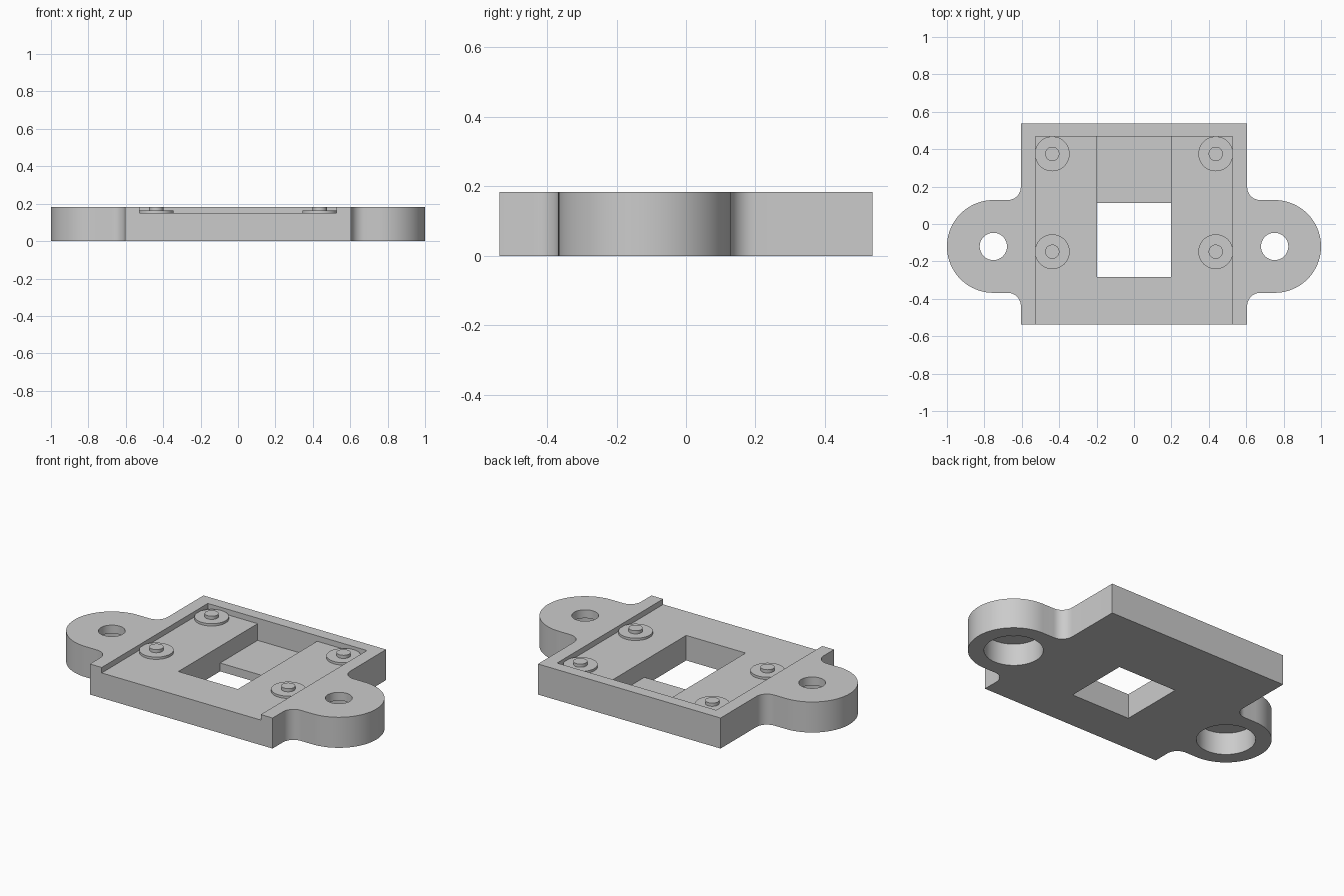
import bpy
import bmesh
from math import cos, sin, radians

if "Cube" in bpy.data.objects:
    bpy.data.objects.remove(bpy.data.objects["Cube"], do_unlink=True)

HEIGHT = 0.183
FLOOR = 0.15            # recess floor
WEB = 0.05              # thin remaining material
HALF_W, HALF_D = 0.605, 0.537
EAR_X, EAR_Y, EAR_R = 0.752, -0.12, 0.248
FILLET = 0.07

grey = bpy.data.materials.new("plain grey")
grey.use_nodes = True
colour = (0.6, 0.6, 0.6, 1)
grey.diffuse_color = colour
grey.node_tree.nodes["Principled BSDF"].inputs["Base Color"].default_value = colour


def arc(cx, cy, r, start, end, steps):
    angles = [radians(start + (end - start) * i / steps) for i in range(steps + 1)]
    return [(cx + r * cos(a), cy + r * sin(a)) for a in angles]


def prism(name, points, z0, z1):
    """Extrude a counter-clockwise outline from z0 to z1."""
    bm = bmesh.new()
    base = bm.faces.new([bm.verts.new((x, y, z0)) for x, y in points])
    top = bmesh.ops.extrude_face_region(bm, geom=[base])["geom"]
    verts = [v for v in top if isinstance(v, bmesh.types.BMVert)]
    bmesh.ops.translate(bm, vec=(0, 0, z1 - z0), verts=verts)
    bmesh.ops.recalc_face_normals(bm, faces=bm.faces)
    mesh = bpy.data.meshes.new(name)
    bm.to_mesh(mesh)
    bm.free()
    mesh.materials.append(grey)
    obj = bpy.data.objects.new(name, mesh)
    bpy.context.collection.objects.link(obj)
    return obj


def box(name, x0, x1, y0, y1, z0, z1):
    return prism(name, [(x0, y0), (x1, y0), (x1, y1), (x0, y1)], z0, z1)


def disc(name, x, y, r, z0, z1):
    return prism(name, arc(x, y, r, 0, 360, 48)[:-1], z0, z1)


def activate(obj):
    bpy.ops.object.select_all(action="DESELECT")
    obj.select_set(True)
    bpy.context.view_layer.objects.active = obj


def cut(target, cutter):
    mod = target.modifiers.new("cut", "BOOLEAN")
    mod.operation = "DIFFERENCE"
    mod.solver = "EXACT"
    mod.object = cutter
    activate(target)
    bpy.ops.object.modifier_apply(modifier=mod.name)
    bpy.data.objects.remove(cutter, do_unlink=True)


def smooth(obj):
    activate(obj)
    bpy.ops.object.shade_smooth_by_angle(angle=radians(30))


# Base plate outline: one side with its filleted ear, then mirrored
side = [(HALF_W, -HALF_D)]
side += arc(HALF_W + FILLET, EAR_Y - EAR_R - FILLET, FILLET, 180, 90, 10)
side += arc(EAR_X, EAR_Y, EAR_R, -90, 90, 40)
side += arc(HALF_W + FILLET, EAR_Y + EAR_R + FILLET, FILLET, 270, 180, 10)
side += [(HALF_W, HALF_D)]
outline = side + [(-x, y) for x, y in reversed(side)]
plate = prism("base_plate", outline, 0, HEIGHT)

# Recess open at the front, deep rear pocket and through window
cut(plate, box("recess_cutter", -0.527, 0.527, -0.7, 0.467, FLOOR, 0.3))
cut(plate, box("pocket_cutter", -0.197, 0.197, 0, 0.467, WEB, 0.3))
cut(plate, box("window_cutter", -0.197, 0.197, -0.283, 0.112, -0.1, 0.3))

# Ear holes with wide counterbores underneath
for s in (-1, 1):
    cut(plate, disc("bore_cutter", s * EAR_X, EAR_Y, 0.161, -0.1, HEIGHT - WEB))
    cut(plate, disc("hole_cutter", s * EAR_X, EAR_Y, 0.073, -0.1, 0.3))
smooth(plate)

# Four mounting bosses with locating pins
for sx, x_name in ((-1, "right"), (1, "left")):
    for y, y_name in ((-0.148, "front"), (0.375, "rear")):
        x = sx * 0.437
        smooth(disc(f"boss_{y_name}_{x_name}", x, y, 0.093, FLOOR - 0.01, 0.164))
        smooth(disc(f"pin_{y_name}_{x_name}", x, y, 0.038, FLOOR, HEIGHT))
